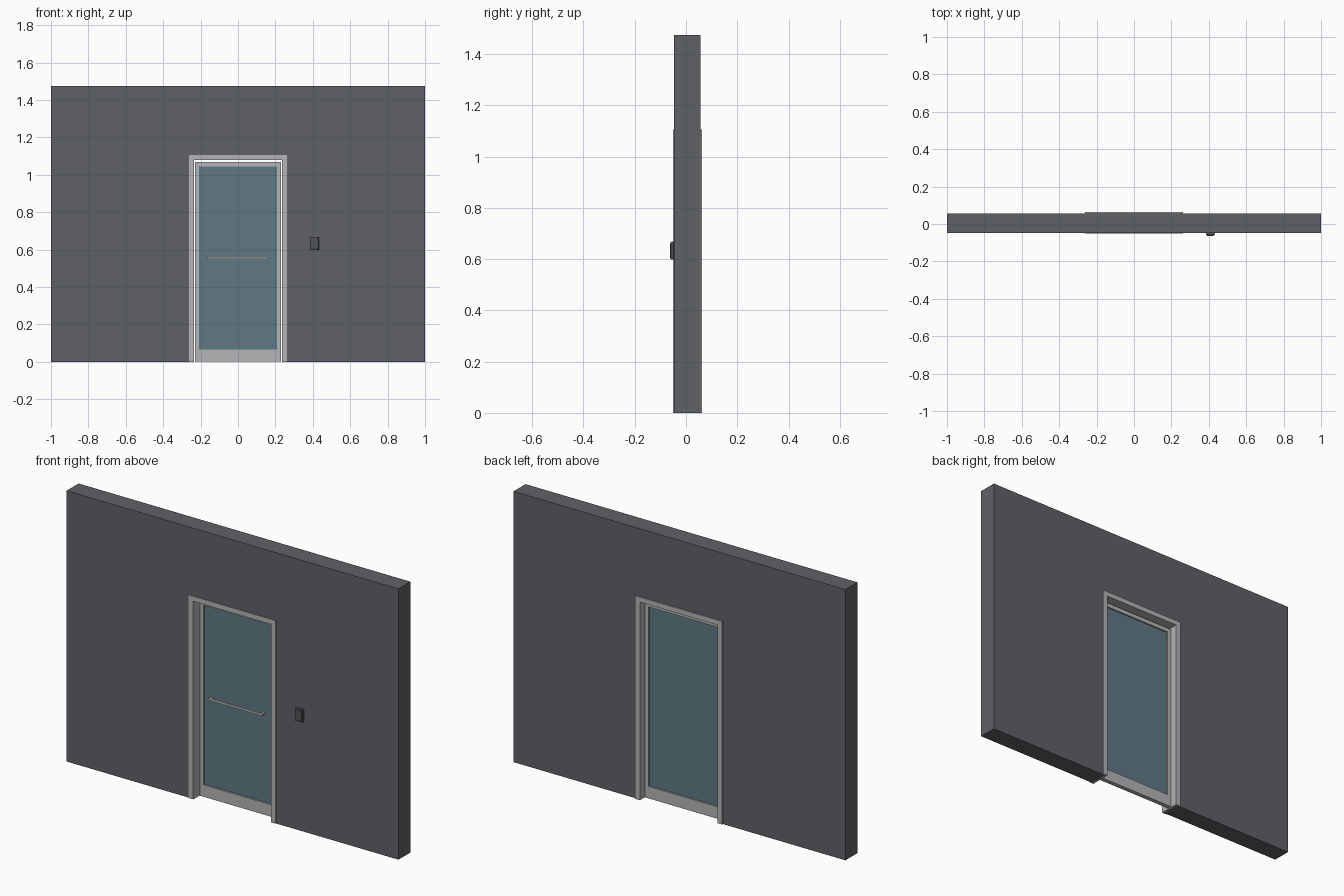
import bpy
import bmesh

cube = bpy.data.objects.get("Cube")
if cube:
    bpy.data.objects.remove(cube, do_unlink=True)


def material(name, rgb, rough=0.5):
    m = bpy.data.materials.new(name)
    m.use_nodes = True
    m.diffuse_color = (*rgb, 1)
    bsdf = m.node_tree.nodes["Principled BSDF"]
    bsdf.inputs["Base Color"].default_value = (*rgb, 1)
    bsdf.inputs["Roughness"].default_value = rough
    return m


WALL = material("dark grey wall", (0.115, 0.12, 0.132))
METAL = material("light grey metal", (0.46, 0.46, 0.475))
GLASS = material("blue grey glass", (0.115, 0.19, 0.23))
STEEL = material("pale handle steel", (0.6, 0.6, 0.6))
BLACK = material("charcoal plastic", (0.085, 0.088, 0.095))


def from_bmesh(name, bm, mat):
    bmesh.ops.recalc_face_normals(bm, faces=bm.faces)
    mesh = bpy.data.meshes.new(name)
    bm.to_mesh(mesh)
    bm.free()
    mesh.materials.append(mat)
    ob = bpy.data.objects.new(name, mesh)
    bpy.context.collection.objects.link(ob)
    return ob


def prism(name, outline, y0, y1, mat):
    """Extrude an (x, z) outline from y0 to y1."""
    bm = bmesh.new()
    face = bm.faces.new([bm.verts.new((x, y0, z)) for x, z in outline])
    ext = bmesh.ops.extrude_face_region(bm, geom=[face])
    verts = [g for g in ext["geom"] if isinstance(g, bmesh.types.BMVert)]
    bmesh.ops.translate(bm, verts=verts, vec=(0, y1 - y0, 0))
    return from_bmesh(name, bm, mat)


def box(name, x0, x1, y0, y1, z0, z1, mat):
    return prism(name, [(x0, z0), (x1, z0), (x1, z1), (x0, z1)], y0, y1, mat)


def portal(name, outer, top, inner, head, y0, y1, mat):
    """Upside-down U: a slab with a doorway open at the floor."""
    return prism(name, [(-outer, 0), (-outer, top), (outer, top), (outer, 0),
                        (inner, 0), (inner, head), (-inner, head), (-inner, 0)],
                 y0, y1, mat)


# Wall with doorway
portal("wall", 1.0, 1.475, 0.245, 1.09, -0.047, 0.056, WALL)

# Door frame: lining and a flat trim on each face
portal("frame_lining", 0.245, 1.09, 0.234, 1.079, -0.047, 0.056, METAL)
portal("front_trim", 0.262, 1.106, 0.234, 1.079, -0.051, -0.047, METAL)
portal("back_trim", 0.262, 1.106, 0.234, 1.079, 0.056, 0.063, METAL)

# Door leaf: stiles, rails and glass
for side, name in ((-1, "right_stile"), (1, "left_stile")):
    a, b = sorted((side * 0.208, side * 0.23))
    box(name, a, b, 0.0, 0.024, 0.002, 1.068, METAL)
box("bottom_rail", -0.208, 0.208, 0.0, 0.024, 0.002, 0.067, METAL)
box("top_rail", -0.208, 0.208, 0.0, 0.024, 1.045, 1.068, METAL)
box("glass_pane", -0.208, 0.208, 0.008, 0.016, 0.067, 1.045, GLASS)

# Push bar with end brackets
box("push_bar", -0.164, 0.164, -0.024, -0.015, 0.55, 0.56, STEEL)
for x in (-0.155, 0.155):
    box("bar_bracket", x - 0.005, x + 0.005, -0.016, 0.008, 0.551, 0.559, STEEL)

# Wall switch with chamfered housing and raised cover
housing = box("switch_housing", 0.384, 0.432, -0.06, -0.047, 0.598, 0.668, BLACK)
cover = box("switch_cover", 0.389, 0.427, -0.063, -0.059, 0.604, 0.662, BLACK)
for ob, width in ((housing, 0.004), (cover, 0.002)):
    bevel = ob.modifiers.new("Bevel", "BEVEL")
    bevel.width = width
    bevel.segments = 2
